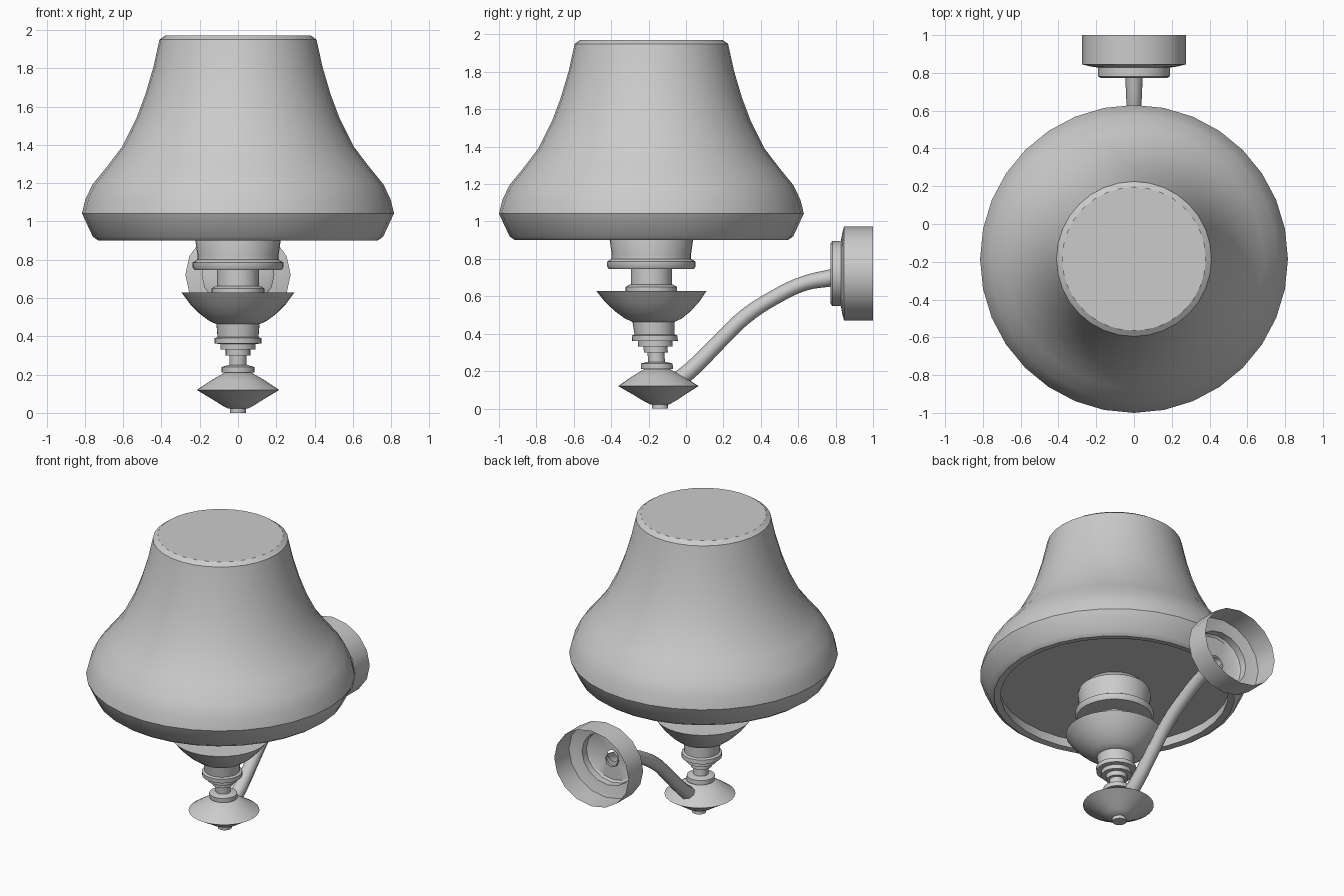
import bpy, bmesh
from math import cos, sin, pi, radians
from mathutils import Vector

if "Cube" in bpy.data.objects:
    bpy.data.objects.remove(bpy.data.objects["Cube"])

AXIS_Y = -0.185  # lamp axis


def smooth(obj, angle=35):
    obj.data.shade_smooth()
    obj.data.set_sharp_from_angle(angle=radians(angle))


def lathe(name, profile, place, sides=32, cap=True):
    """Spin (radius, height) pairs; place(u, v, h) maps to world space."""
    bm = bmesh.new()
    rings = []
    for r, h in profile:
        rings.append([bm.verts.new(place(r * cos(2 * pi * i / sides),
                                         r * sin(2 * pi * i / sides), h))
                      for i in range(sides)])
    for a, b in zip(rings, rings[1:]):
        for i in range(sides):
            j = (i + 1) % sides
            bm.faces.new((a[i], a[j], b[j], b[i]))
    if cap:
        bm.faces.new(rings[0])
        bm.faces.new(rings[-1])
    bmesh.ops.recalc_face_normals(bm, faces=bm.faces)
    me = bpy.data.meshes.new(name)
    bm.to_mesh(me)
    bm.free()
    obj = bpy.data.objects.new(name, me)
    bpy.context.collection.objects.link(obj)
    smooth(obj)
    return obj


def upright(u, v, h):  # the stem leans slightly toward the wall at its foot
    return Vector((u, AXIS_Y + v + 0.075 * max(0, 0.62 - h), h))


def on_wall(u, v, h):  # slightly oval, axis along y
    return Vector((u, h, 0.722 + v * 0.915))


# Shade: bell with a recessed underside
lathe("shade", [(0.70, 0.97), (0.69, 0.905), (0.73, 0.9), (0.758, 0.92),
                (0.815, 1.042), (0.797, 1.115), (0.76, 1.193), (0.685, 1.285),
                (0.605, 1.39), (0.53, 1.54), (0.485, 1.66), (0.442, 1.805),
                (0.41, 1.95), (0.38, 1.971)], upright)

# Socket neck with rounded collar
lathe("neck", [(0.11, 0.745), (0.228, 0.747), (0.237, 0.76), (0.237, 0.785),
               (0.213, 0.8), (0.212, 0.825), (0.223, 0.9), (0.215, 0.93),
               (0.19, 0.95), (0.17, 0.975)], upright)
lathe("candle_tube", [(0.11, 0.635), (0.11, 0.755)], upright)
lathe("bowl_flange", [(0.138, 0.62), (0.138, 0.65), (0.115, 0.663)], upright)

# Drip bowl
lathe("bowl", [(0.11, 0.462), (0.15, 0.48), (0.2, 0.518), (0.25, 0.568),
               (0.295, 0.629)], upright)

# Turned stem with stepped rings
lathe("stem", [(0.045, 0.2), (0.045, 0.3), (0.064, 0.3), (0.064, 0.332),
               (0.092, 0.332), (0.092, 0.36), (0.122, 0.362), (0.122, 0.39),
               (0.107, 0.396), (0.113, 0.466)], upright)
lathe("stem_collar", [(0.065, 0.19), (0.065, 0.21), (0.085, 0.211),
                      (0.085, 0.24), (0.05, 0.25)], upright)

# Base disc and finial
lathe("base_disc", [(0.05, 0.022), (0.085, 0.04), (0.14, 0.075), (0.215, 0.12),
                    (0.14, 0.17), (0.07, 0.21)], upright)
lathe("finial", [(0.043, 0.0), (0.043, 0.03)], upright, sides=16)

# Wall canopy, open at the back
lathe("wall_canopy", [(0.275, 1.0), (0.275, 0.845), (0.235, 0.835), (0.19, 0.828),
                      (0.19, 0.782), (0.175, 0.772), (0.04, 0.772)],
      on_wall, sides=16, cap=False)

# Curved arm from base disc to canopy
path = [(-0.07, 0.13, 1.1), (0.03, 0.21, 1.05), (0.18, 0.36, 1.0),
        (0.315, 0.49, 0.98), (0.475, 0.595, 0.95), (0.635, 0.67, 0.95),
        (0.785, 0.70, 1.1)]
cu = bpy.data.curves.new("arm", 'CURVE')
cu.dimensions = '3D'
cu.bevel_depth = 0.042
cu.bevel_resolution = 2
cu.resolution_u = 4
sp = cu.splines.new('BEZIER')
sp.bezier_points.add(len(path) - 1)
for p, (y, z, r) in zip(sp.bezier_points, path):
    p.co = (0, y, z)
    p.radius = r
    p.handle_left_type = p.handle_right_type = 'AUTO'
arm = bpy.data.objects.new("arm", cu)
bpy.context.collection.objects.link(arm)
bpy.context.view_layer.objects.active = arm
arm.select_set(True)
bpy.ops.object.convert(target='MESH')
smooth(bpy.context.view_layer.objects.active, 50)
